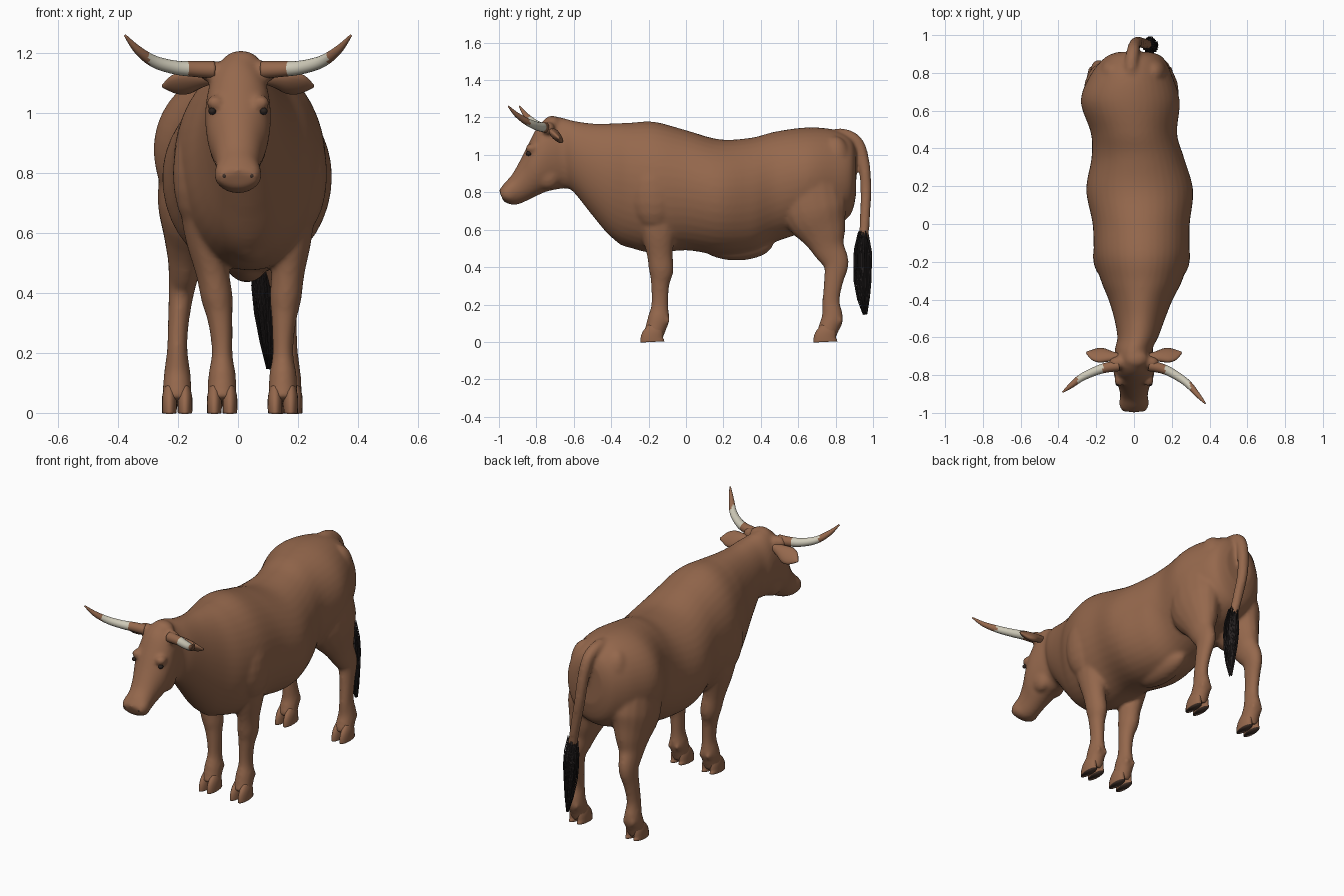
import bpy, bmesh, math, random
from mathutils import Vector, Matrix

random.seed(4)
start_cube = bpy.data.objects.get("Cube")
if start_cube:
    bpy.data.objects.remove(start_cube, do_unlink=True)


def material(name, red, green, blue):
    mat = bpy.data.materials.new(name)
    mat.use_nodes = True
    colour = (red, green, blue, 1)
    mat.diffuse_color = colour
    shader = next(n for n in mat.node_tree.nodes if n.type == 'BSDF_PRINCIPLED')
    shader.inputs["Base Color"].default_value = colour
    shader.inputs["Roughness"].default_value = 0.8
    return mat


hide = material("brown hide", .3, .138, .073)
cream = material("cream horn", .62, .59, .48)
black = material("black hair", .02, .016, .016)
sole = material("dark sole", .06, .035, .025)
eye_dark = material("dark eye", .025, .017, .014)


def spline(rows, steps=5):
    """Smoothly resample a table of numbers, row by row."""
    padded = [rows[0], *rows, rows[-1]]
    result = []
    for a, b, c, d in zip(padded, padded[1:], padded[2:], padded[3:]):
        for i in range(steps):
            t = i / steps
            result.append([.5 * (2*q + (r - p)*t + (2*p - 5*q + 4*r - s)*t*t
                                 + (3*q - p - 3*r + s)*t**3)
                           for p, q, r, s in zip(a, b, c, d)])
    result.append(list(rows[-1]))
    return result


def skin(bm, rings):
    """Join rings of points into a closed tube."""
    loops = [[bm.verts.new(p) for p in ring] for ring in rings]
    count = len(loops[0])
    for lower, upper in zip(loops, loops[1:]):
        for i in range(count):
            j = (i + 1) % count
            bm.faces.new((lower[i], lower[j], upper[j], upper[i]))
    bm.faces.new(loops[0][::-1])
    bm.faces.new(loops[-1])


def tube(bm, rows, side=(1, 0, 0), sides=16):
    """Sweep ellipses along a path; each row is x, y, z, radius, radius."""
    points = [Vector(row[:3]) for row in rows]
    rings = []
    for i, row in enumerate(rows):
        along = (points[min(i + 1, len(rows) - 1)] - points[max(i - 1, 0)]).normalized()
        u = Vector(side)
        u = (u - along * u.dot(along)).normalized()
        v = along.cross(u)
        angles = [math.tau * k / sides for k in range(sides)]
        rings.append([points[i] + u*row[3]*math.cos(a) + v*row[4]*math.sin(a) for a in angles])
    skin(bm, rings)


def ball(bm, centre, radii, segments=20):
    place = Matrix.Translation(centre) @ Matrix.Diagonal((*radii, 1))
    bmesh.ops.create_uvsphere(bm, u_segments=segments, v_segments=segments // 2,
                              radius=1, matrix=place)


def finish(bm, name, materials, rule=None):
    bmesh.ops.recalc_face_normals(bm, faces=bm.faces)
    bm.normal_update()
    for face in bm.faces:
        face.smooth = True
        if rule:
            face.material_index = rule(face)
    mesh = bpy.data.meshes.new(name)
    bm.to_mesh(mesh)
    bm.free()
    for mat in materials:
        mesh.materials.append(mat)
    obj = bpy.data.objects.new(name, mesh)
    bpy.context.collection.objects.link(obj)
    return obj


# Trunk and neck: y, top, bottom, half width, sideways shift
trunk = [(.91, 1.03, .79, .09, 0), (.88, 1.09, .68, .155, 0),
         (.79, 1.135, .62, .215, -.015), (.65, 1.147, .59, .262, -.02),
         (.48, 1.125, .535, .228, 0), (.35, 1.092, .475, .245, .02),
         (.18, 1.083, .465, .283, .03), (0, 1.132, .49, .257, .038),
         (-.17, 1.177, .475, .25, .04), (-.3, 1.172, .505, .215, .04),
         (-.4, 1.168, .56, .17, .035), (-.5, 1.168, .675, .135, .03),
         (-.6, 1.182, .80, .108, .02)]
# Head: forehead y and z, jaw y and z, half width
head = [(-.67, 1.2, -.64, .82, .1), (-.735, 1.2, -.69, .815, .105),
        (-.79, 1.155, -.74, .805, .11), (-.84, 1.065, -.79, .785, .102),
        (-.885, .975, -.84, .76, .082), (-.93, .895, -.89, .738, .073),
        (-.97, .85, -.93, .733, .08), (-1, .81, -.975, .75, .064)]
profile = [(y, top, y, low, wide, shift) for y, top, low, wide, shift in trunk]
profile += [(*row, 0) for row in head]

body = bmesh.new()
rings = []
for ty, tz, by, bz, wide, shift in spline(profile):
    ring = []
    for k in range(40):
        a = math.tau * k / 40
        f = .52 + (.48 if math.sin(a) > 0 else .52) * math.sin(a)
        ring.append((shift + wide * math.cos(a), by + (ty - by)*f, bz + (tz - bz)*f))
    rings.append(ring)
skin(body, rings)

# Poll, sheath and brisket
ball(body, (.01, -.715, 1.165), (.065, .05, .045))
ball(body, (.03, .27, .53), (.08, .2, .095))
ball(body, (.04, -.27, .59), (.09, .13, .09))
for s in (-1, 1):
    # Horn roots, brows, cheeks, nostril wings, shoulders and pin bones
    ball(body, (.085*s, -.735, 1.14), (.05, .035, .036))
    ball(body, (.076*s, -.825, 1.035), (.03, .036, .026))
    ball(body, (.05*s, -.74, .89), (.045, .07, .075))
    ball(body, (.042*s, -.955, .80), (.036, .037, .036))
    ball(body, (.04 + .17*s, -.17, .80), (.088, .13, .2))
    ball(body, (-.005 + .105*s, .80, .97), (.075, .08, .13))

# Tail, blended into the rump
path = [(-.015, .74, 1.09), (-.015, .84, 1.105), (-.005, .915, 1.065), (.005, .95, .96),
        (.02, .962, .82), (.05, .957, .67), (.075, .95, .55)]
tube(body, spline([(*p, .038 - .002*i, .038 - .002*i) for i, p in enumerate(path)]))

# Legs: y, z, sideways radius, lengthwise radius
fore_leg = [(-.14, .85, .06, .13), (-.15, .7, .07, .12), (-.147, .58, .068, .093),
            (-.14, .47, .056, .07), (-.132, .38, .053, .066), (-.138, .31, .042, .05),
            (-.14, .2, .035, .046), (-.146, .13, .046, .058), (-.16, .08, .048, .056),
            (-.175, .035, .05, .054)]
hind_leg = [(.66, .87, .11, .16), (.69, .7, .115, .175), (.735, .58, .082, .125),
            (.763, .5, .058, .088), (.802, .42, .045, .07), (.79, .33, .037, .053),
            (.775, .22, .034, .047), (.783, .13, .045, .058), (.765, .08, .048, .056),
            (.75, .035, .05, .054)]
hooves = bmesh.new()
for table, hip, foot in ((fore_leg, -.13, -.053), (fore_leg, .19, .15),
                         (hind_leg, -.15, -.203), (hind_leg, .12, .165)):
    path = []
    for y, z, wide, deep in spline(table, 4):
        t = min(max((z - .2) / .6, 0), 1)
        path.append((foot + (hip - foot)*t*t*(3 - 2*t), y, z, wide, deep))
    tube(body, path)
    heel = table[-1][0]
    for s in (-1, 1):
        # Dewclaws and cloven hooves
        ball(body, (foot + .022*s, heel + .07, .115), (.017, .02, .022), 12)
        x = foot + .026*s
        claw = [(x, heel - .005, 0, .024, .064), (x, heel - .005, .025, .025, .061),
                (x, heel + .004, .055, .024, .051), (x, heel + .012, .08, .018, .04)]
        tube(hooves, spline(claw, 3))
body_obj = finish(body, "body", [hide])
remesh = body_obj.modifiers.new("blend parts", 'REMESH')
remesh.mode = 'VOXEL'
remesh.voxel_size = .01
remesh.use_smooth_shade = True
relax = body_obj.modifiers.new("soften seams", 'SMOOTH')
relax.factor = .5
relax.iterations = 9
finish(hooves, "hooves", [hide, sole], lambda f: int(f.normal.z < -.7))

for s, label in ((1, "left"), (-1, "right")):
    # Horn, with its tip reaching further forward on the left
    horn = bmesh.new()
    reach = -.2 if s > 0 else -.14
    path = [(.08*s, 0, 1.145, .029), (.15*s, .08, 1.148, .026), (.21*s, .22, 1.153, .023),
            (.28*s, .46, 1.173, .02), (.335*s, .76, 1.212, .014), (.377*s, 1, 1.26, .004)]
    tube(horn, spline([(x, -.75 + reach*t, z, r, r) for x, t, z, r in path], 6), (0, 1, 0))
    finish(horn, label + "_horn", [hide, cream],
           lambda f: int(.165 < abs(f.calc_center_median().x) < .298))

    # Leaf-shaped ear, opening forwards and down
    ear = bmesh.new()
    path = [(.08*s, -.705, 1.12, .02, .02), (.13*s, -.70, 1.113, .036, .022),
            (.175*s, -.695, 1.102, .05, .022), (.215*s, -.69, 1.095, .04, .016),
            (.252*s, -.68, 1.09, .006, .005)]
    tube(ear, spline(path), (0, .7, -.7))
    finish(ear, label + "_ear", [hide])

    # Eye and nostril
    eye = bmesh.new()
    ball(eye, (.086*s, -.842, 1.007), (.013, .015, .012))
    finish(eye, label + "_eye", [eye_dark])
    nostril = bmesh.new()
    ball(nostril, (.045*s, -.981, .793), (.012, .012, .012), 12)
    finish(nostril, label + "_nostril", [sole])

# Tail tuft: a solid core wrapped in loose, ragged strands
tuft = bmesh.new()
core = [(.074, .948, .56, .021, .022), (.084, .945, .47, .03, .038),
        (.092, .945, .38, .029, .038), (.098, .95, .28, .018, .026), (.102, .958, .2, .005, .008)]
tube(tuft, spline(core), sides=12)
for _ in range(130):
    a = random.uniform(0, math.tau)
    spread = random.uniform(.7, 1.25)
    drop = random.uniform(-.055, .035)
    strand = [(x + wide*spread*math.cos(a), y + deep*spread*math.sin(a), z + drop, .003, .003)
              for x, y, z, wide, deep in core]
    tube(tuft, strand, sides=4)
finish(tuft, "tail_tuft", [black])
